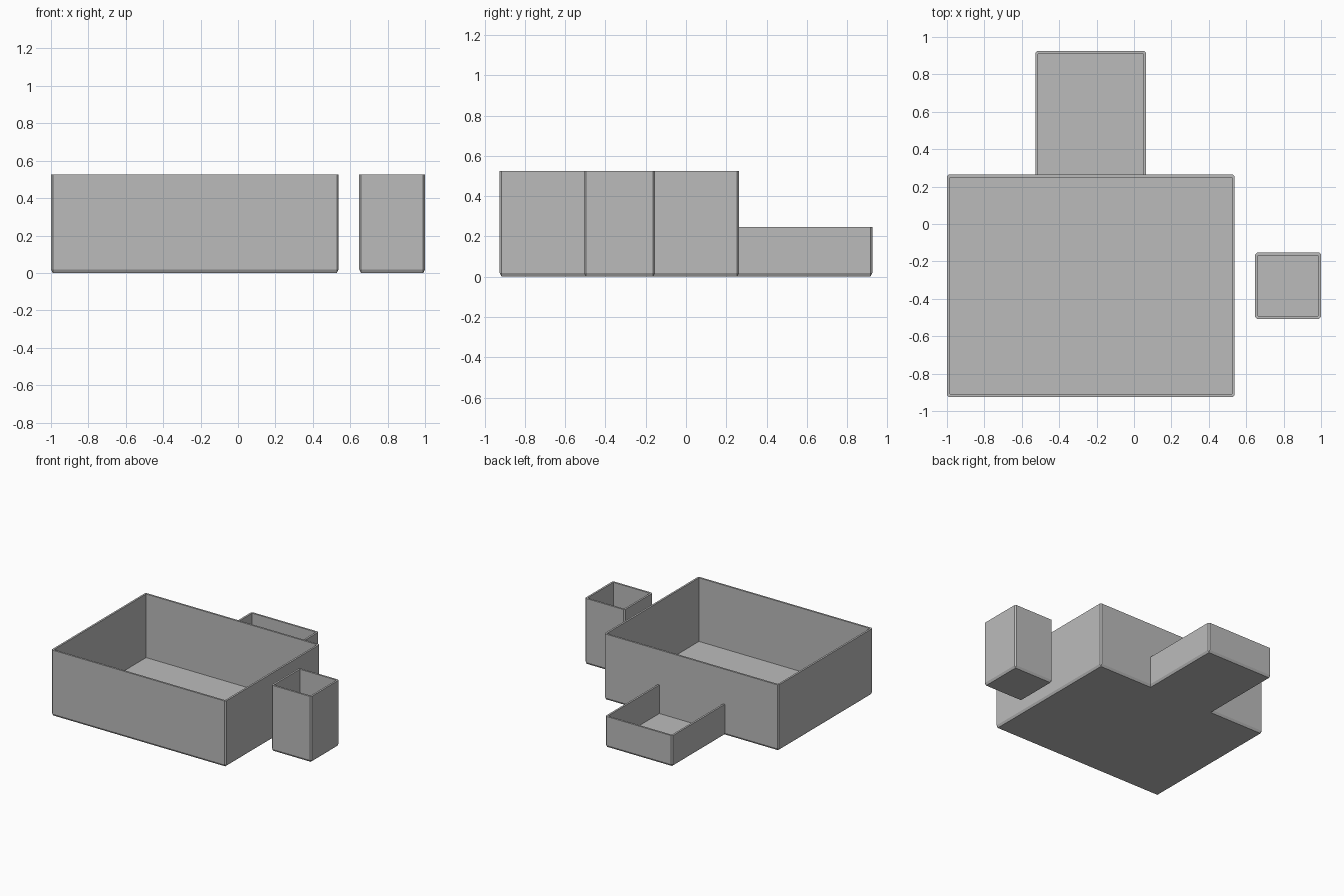
import bpy, bmesh

if "Cube" in bpy.data.objects:
    bpy.data.objects.remove(bpy.data.objects["Cube"])

WALL, CUT, BASE = 0.015, 0.01, 0.018   # wall thickness, edge chamfer, floor height

grey = bpy.data.materials.new("plain grey")
grey.diffuse_color = (0.5, 0.5, 0.5, 1)
grey.use_nodes = True
grey.node_tree.nodes["Principled BSDF"].inputs["Base Color"].default_value = grey.diffuse_color


def inset(r, d):
    return r[0] + d, r[1] - d, r[2] + d, r[3] - d


def corners(bm, r, z):
    x0, x1, y0, y1 = r
    return [bm.verts.new((x, y, z)) for x, y in ((x0, y0), (x1, y0), (x1, y1), (x0, y1))]


def clipped(bm, r, z, c):
    x0, x1, y0, y1 = r
    pts = [(x0, y0 + c), (x0 + c, y0), (x1 - c, y0), (x1, y0 + c),
           (x1, y1 - c), (x1 - c, y1), (x0 + c, y1), (x0, y1 - c)]
    return [bm.verts.new((x, y, z)) for x, y in pts]


def join(bm, eight, four):
    # connect a clipped-corner ring to a plain rectangle
    for k in range(4):
        n = (k + 1) % 4
        bm.faces.new((eight[2 * k + 1], eight[2 * n], four[n], four[k]))
        bm.faces.new((eight[2 * k], eight[2 * k + 1], four[k]))


def open_box(name, outer, height, inner=None, foot=None):
    bm = bmesh.new()
    bottom = corners(bm, foot or inset(outer, CUT), 0)
    low = clipped(bm, outer, BASE, CUT)
    top = clipped(bm, outer, height, CUT)
    rim = corners(bm, inner or inset(outer, WALL), height)
    floor = corners(bm, inner or inset(outer, WALL), BASE)
    bm.faces.new(bottom)
    bm.faces.new(floor)
    join(bm, low, bottom)
    join(bm, top, rim)
    for a, b in ((low, top), (rim, floor)):
        for i in range(len(a)):
            j = (i + 1) % len(a)
            bm.faces.new((a[i], a[j], b[j], b[i]))
    bmesh.ops.recalc_face_normals(bm, faces=bm.faces)
    me = bpy.data.meshes.new(name)
    bm.to_mesh(me)
    bm.free()
    me.materials.append(grey)
    bpy.context.collection.objects.link(bpy.data.objects.new(name, me))


# Large main tray and separate small square bin
open_box("main_tray", (-1.0, 0.538, -0.925, 0.264), 0.525)
open_box("small_bin", (0.648, 1.0, -0.507, -0.153), 0.525)

# Low rear tray, its front buried inside the main tray's back wall
open_box("rear_tray", (-0.527, 0.065, 0.2495, 0.925), 0.246,
         inner=(-0.512, 0.05, 0.262, 0.91),
         foot=(-0.517, 0.055, 0.2495, 0.915))
